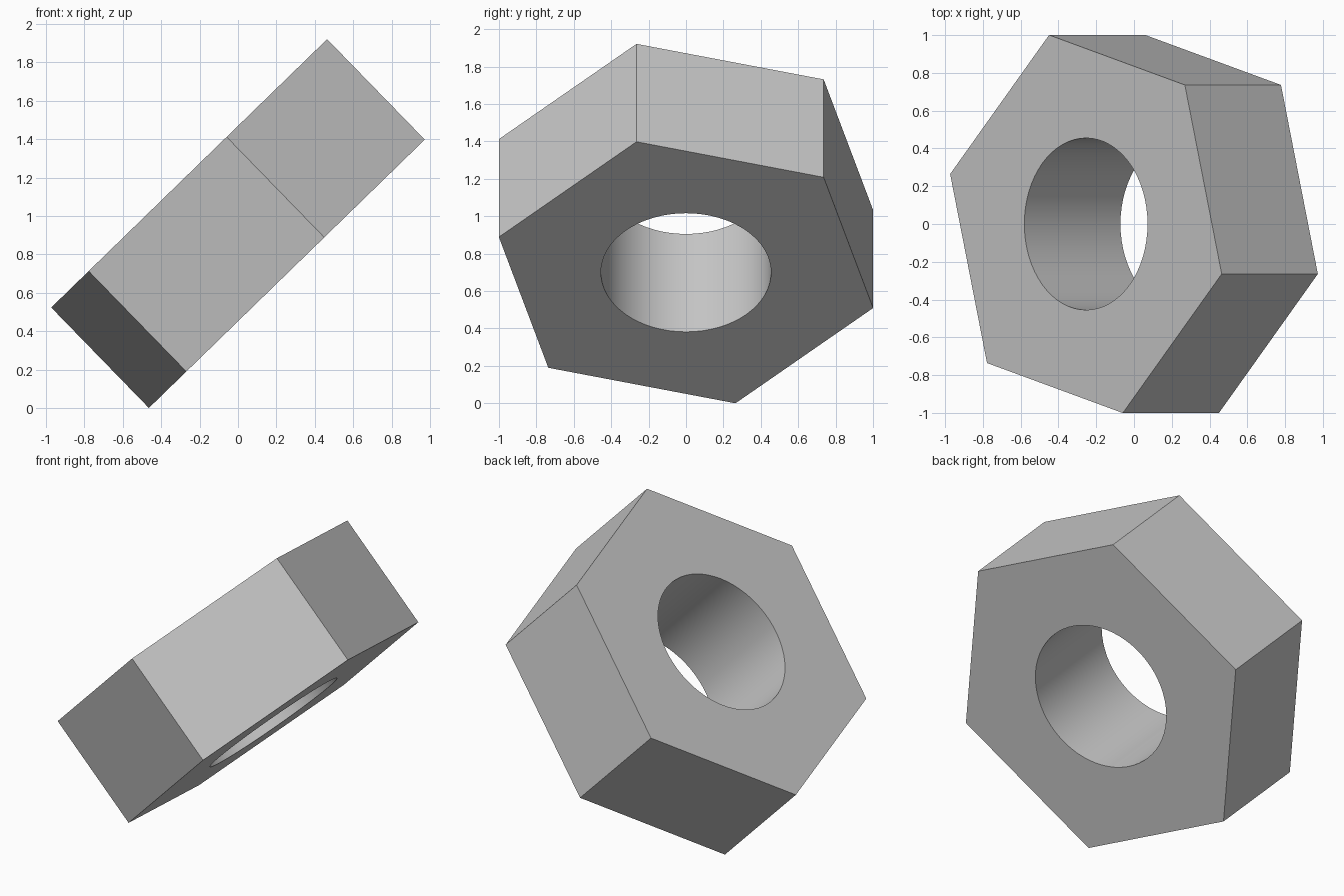
import bpy
import bmesh
from math import sin, cos, tau, radians
from mathutils import Matrix, Vector

# Main dimensions
OUTER_RADIUS = 1.037
HOLE_RADIUS = 0.455
THICKNESS = 0.73
TILT = radians(44.2)
TURN = radians(-14.78)

default_cube = bpy.data.objects.get("Cube")
if default_cube:
    bpy.data.objects.remove(default_cube, do_unlink=True)


def make_material(name, colour):
    mat = bpy.data.materials.new(name)
    mat.use_nodes = True
    mat.diffuse_color = colour
    mat.node_tree.nodes["Principled BSDF"].inputs["Base Color"].default_value = colour
    return mat


def add_ring(bm, radius, sides, turn, z):
    """Closed loop of edges around the local z axis."""
    verts = [bm.verts.new((radius * cos(turn + tau * i / sides),
                           radius * sin(turn + tau * i / sides), z))
             for i in range(sides)]
    return [bm.edges.new((verts[i], verts[(i + 1) % sides])) for i in range(sides)]


# Hexagonal profile with a round hole, filled and extruded along its axis
bm = bmesh.new()
edges = add_ring(bm, OUTER_RADIUS, 6, TURN, -THICKNESS / 2)
edges += add_ring(bm, HOLE_RADIUS, 64, 0, -THICKNESS / 2)
bmesh.ops.triangle_fill(bm, edges=edges, use_beauty=True)
base_faces = list(bm.faces)
extruded = bmesh.ops.extrude_face_region(bm, geom=base_faces, use_keep_orig=True)
top_verts = [g for g in extruded["geom"] if isinstance(g, bmesh.types.BMVert)]
bmesh.ops.translate(bm, verts=top_verts, vec=Vector((0, 0, THICKNESS)))
bmesh.ops.recalc_face_normals(bm, faces=bm.faces)

# Tilt the nut and rest its lowest corner on the ground
bmesh.ops.transform(bm, matrix=Matrix.Rotation(-TILT, 4, 'Y'), verts=bm.verts)
lowest = min(v.co.z for v in bm.verts)
bmesh.ops.translate(bm, verts=bm.verts, vec=Vector((0, 0, -lowest)))

mesh = bpy.data.meshes.new("hex_nut")
bm.to_mesh(mesh)
bm.free()
mesh.materials.append(make_material("light grey", (0.58, 0.58, 0.58, 1)))
nut = bpy.data.objects.new("hex_nut", mesh)
bpy.context.collection.objects.link(nut)

# Smooth hole wall, crisp outer edges
bpy.ops.object.select_all(action='DESELECT')
nut.select_set(True)
bpy.context.view_layer.objects.active = nut
bpy.ops.object.shade_smooth_by_angle(angle=radians(30))
